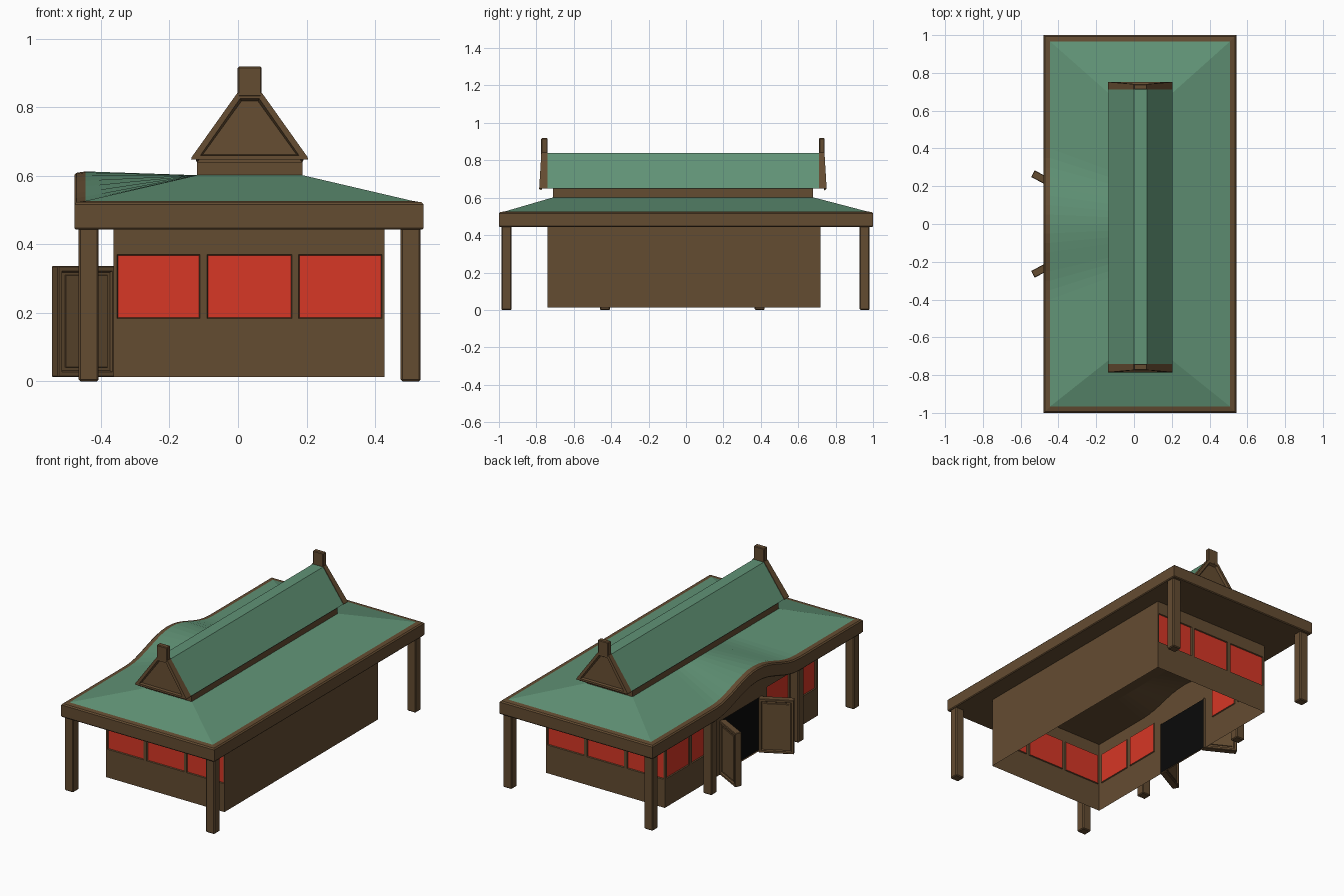
import bpy, bmesh, math
from mathutils import Matrix, Vector

if "Cube" in bpy.data.objects:
    bpy.data.objects.remove(bpy.data.objects["Cube"])


def material(name, rgb):
    m = bpy.data.materials.new(name)
    m.diffuse_color = (*rgb, 1)
    m.use_nodes = True
    m.node_tree.nodes["Principled BSDF"].inputs["Base Color"].default_value = m.diffuse_color
    return m


WOOD = material("brown wood", (0.127, 0.072, 0.031))
GREEN = material("green roof", (0.119, 0.292, 0.181))
RED = material("red window", (0.68, 0.038, 0.019))
BLACK = material("dark doorway", (0.003, 0.003, 0.003))


def finish(name, bm, mats):
    me = bpy.data.meshes.new(name)
    bm.to_mesh(me)
    bm.free()
    for m in mats:
        me.materials.append(m)
    ob = bpy.data.objects.new(name, me)
    bpy.context.collection.objects.link(ob)
    return ob


def box_bm(x0, x1, y0, y1, z0, z1):
    bm = bmesh.new()
    bmesh.ops.create_cube(bm, size=1)
    for v in bm.verts:
        v.co = Vector((x0 if v.co.x < 0 else x1, y0 if v.co.y < 0 else y1,
                       z0 if v.co.z < 0 else z1))
    return bm


def box(name, *b, mat=WOOD, bevel=0.0):
    bm = box_bm(*b)
    if bevel:
        bmesh.ops.bevel(bm, geom=bm.edges[:], offset=bevel, segments=1, affect='EDGES')
    return finish(name, bm, [mat])


def arch(y):
    """Rise of the eave over the doorway."""
    return 0.043 * (1 + math.cos(math.pi * y / 0.4)) if abs(y) < 0.4 else 0.0


# Walls: grids of cells, windows and doorway are recessed cells
X0, X1, Y0, Y1 = -0.363, 0.428, -0.74, 0.72
ZS = [0.013, 0.183, 0.335, 0.37, 0.446]


def wall(name, start, direction, us, windows=(), door=None, arched=False):
    bm = bmesh.new()
    d = Vector(direction)
    grid = []
    for u in us:
        col = []
        for z in ZS:
            p = Vector(start) + d * u + Vector((0, 0, z))
            if arched and z == ZS[-1]:
                p.z += arch(p.y)
            col.append(bm.verts.new(p))
        grid.append(col)
    glass, dark = [], []
    for i in range(len(us) - 1):
        for j in range(len(ZS) - 1):
            f = bm.faces.new((grid[i][j], grid[i + 1][j], grid[i + 1][j + 1], grid[i][j + 1]))
            if i in windows and j in (1, 2):
                glass.append(f)
            if door and i in door and j in (0, 1):
                dark.append(f)
    bm.normal_update()
    if glass + dark:
        bmesh.ops.inset_region(bm, faces=glass + dark, thickness=0.003, depth=-0.006,
                               use_even_offset=True, use_boundary=True)
    for f in glass:
        f.material_index = 1
    for f in dark:
        f.material_index = 2
    return finish(name, bm, [WOOD, RED, BLACK])


xs = [X0, -0.353, -0.111, -0.09, 0.157, 0.176, 0.42, X1]
wall("front_wall", (0, Y0, 0), (1, 0, 0), xs, (1, 3, 5))
wall("back_wall", (0, Y1, 0), (-1, 0, 0), [-x for x in reversed(xs)], (1, 3, 5))
wall("right_wall", (X1, 0, 0), (0, 1, 0), [Y0, Y1])
ys = [Y0, -0.717, -0.49, -0.465, -0.25, -0.188, 0, 0.195, 0.26, 0.46, 0.485, 0.70, Y1]
wall("left_wall", (X0, 0, 0), (0, -1, 0), [-y for y in reversed(ys)],
     (1, 3, 8, 10), (5, 6), arched=True)

# Corner posts and the two posts beside the doorway
for i, (x, y) in enumerate([(-0.436, -0.96), (0.504, -0.96), (-0.436, 0.955), (0.504, 0.955),
                            (-0.436, -0.433), (-0.436, 0.394)]):
    box(f"post_{i + 1}", x - 0.029, x + 0.029, y - 0.027, y + 0.027, 0, 0.448, bevel=0.005)

# Open doors with recessed panels on both sides
for side, label in ((1, "back"), (-1, "front")):
    bm = box_bm(0, 0.195, -0.02, 0.02, 0.013, 0.337)
    bmesh.ops.bevel(bm, geom=bm.edges[:], offset=0.003, segments=1, affect='EDGES')
    bm.normal_update()
    panels = [f for f in bm.faces if abs(f.normal.y) > 0.99]
    bmesh.ops.inset_individual(bm, faces=panels, thickness=0.016, depth=0)
    bmesh.ops.inset_individual(bm, faces=panels, thickness=0.006, depth=-0.008)
    bmesh.ops.inset_individual(bm, faces=panels, thickness=0.012, depth=0)
    bmesh.ops.inset_individual(bm, faces=panels, thickness=0.002, depth=0.004)
    ang = math.pi - side * math.radians(28)
    bm.transform(Matrix.Translation((X0, side * 0.175, 0)) @ Matrix.Rotation(ang, 4, 'Z'))
    finish(f"{label}_door", bm, [WOOD])

# Lower hipped roof: rings running from the underside, round the eave board, up to the neck
RX0, RX1, NX0, NX1, NY0, NY1 = -0.478, 0.542, -0.12, 0.188, -0.71, 0.68
arch_ys = [0.4 - 0.05 * i for i in range(17)]
loop = [(0, 0, None), (1, 0, None), (1, 1, None), (0, 1, None)] + [(0, 0, y) for y in arch_ys]


def ring(bm, inset, z, lift=1.0, neck=False):
    out = []
    for sx, sy, y in loop:
        if neck:
            px = NX1 if sx else NX0
            py = y * 0.7 if y is not None else (NY1 if sy else NY0)
            out.append(bm.verts.new((px, py, z)))
        else:
            px = RX1 - inset if sx else RX0 + inset
            py = y if y is not None else (1 - inset if sy else -1 + inset)
            out.append(bm.verts.new((px, py, z + (arch(y) * lift if y is not None else 0))))
    return out


bm = bmesh.new()
rings = [ring(bm, 0, 0.45, neck=True), ring(bm, 0.004, 0.443), ring(bm, 0, 0.448),
         ring(bm, 0, 0.516), ring(bm, 0.007, 0.523), ring(bm, 0.033, 0.527),
         ring(bm, 0, 0.602, neck=True)]
n = len(loop)
for k in range(len(rings) - 1):
    for i in range(n):
        j = (i + 1) % n
        f = bm.faces.new((rings[k][i], rings[k][j], rings[k + 1][j], rings[k + 1][i]))
        f.material_index = 1 if k == 5 else 0
bm.faces.new(list(reversed(rings[0])))
finish("lower_roof", bm, [WOOD, GREEN])

# Neck between the two roofs
box("roof_neck", NX0, NX1, NY0, NY1, 0.59, 0.655)


# Upper roof: flat-topped gable prism
def prism(profile, y0, y1, lean=0.0):
    """Extrude an (x, z) profile from y0 to y1; the y0 end leans in at the top."""
    bm = bmesh.new()
    zmin = min(z for _, z in profile)
    a = [bm.verts.new((x, y0 + lean * (z - zmin), z)) for x, z in profile]
    b = [bm.verts.new((x, y1, z)) for x, z in profile]
    m = len(profile)
    end = bm.faces.new(a)
    bm.faces.new(list(reversed(b)))
    for i in range(m):
        bm.faces.new((a[i], b[i], b[(i + 1) % m], a[(i + 1) % m]))
    bmesh.ops.recalc_face_normals(bm, faces=bm.faces[:])
    return bm, end


gable = [(-0.135, 0.65), (0.203, 0.65), (0.068, 0.838), (0.0, 0.838)]
bm, _ = prism(gable, -0.745, 0.72)
for f in bm.faces:
    f.material_index = 0 if f.normal.z > 0.1 else 1
finish("upper_roof", bm, [GREEN, WOOD])

# Gable ends with a recessed panel, and the finial above each
board = [(-0.137, 0.648), (0.205, 0.648), (0.203, 0.655), (0.070, 0.842), (-0.002, 0.842),
         (-0.135, 0.655)]
for label, y_out, y_in in (("front", -0.785, -0.74), ("back", 0.752, 0.712)):
    s = 1 if y_in > y_out else -1
    bm, end = prism(board, y_out, y_in, lean=0.06 * s)
    bmesh.ops.inset_individual(bm, faces=[end], thickness=0.018, depth=0)
    bmesh.ops.inset_individual(bm, faces=[end], thickness=0.008, depth=-0.014)
    finish(f"{label}_gable_end", bm, [WOOD])
    lo, hi = sorted((y_out + s * 0.011, y_in))
    box(f"{label}_finial", -0.001, 0.069, lo, hi, 0.83, 0.919, bevel=0.004)
